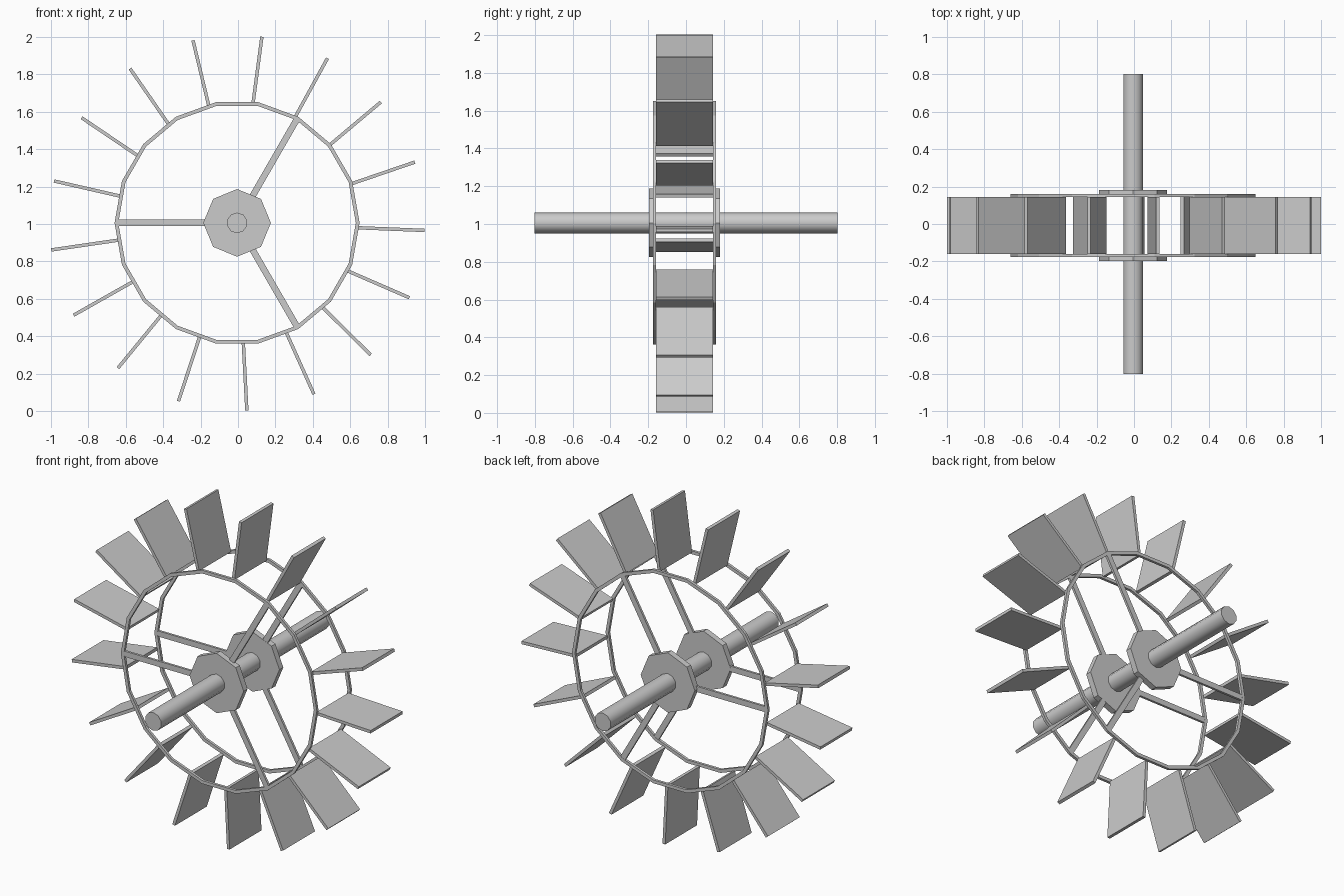
import bpy, bmesh
from math import sin, cos, pi, radians
from mathutils import Matrix

if "Cube" in bpy.data.objects:
    bpy.data.objects.remove(bpy.data.objects["Cube"])

CX, CZ = -0.005, 1.006           # wheel centre in the x-z plane
Y0, Y1 = -0.16, 0.144            # inner faces of the two side rings


def finish(name, bm):
    bmesh.ops.recalc_face_normals(bm, faces=bm.faces[:])
    me = bpy.data.meshes.new(name)
    bm.to_mesh(me)
    bm.free()
    ob = bpy.data.objects.new(name, me)
    bpy.context.collection.objects.link(ob)
    return ob


def disc(name, n, r, y0, y1, phase=0.0):
    """Solid n-sided prism along y."""
    bm = bmesh.new()
    pts = [(CX + r * cos(phase + 2 * pi * i / n), CZ + r * sin(phase + 2 * pi * i / n))
           for i in range(n)]
    a = [bm.verts.new((x, y0, z)) for x, z in pts]
    b = [bm.verts.new((x, y1, z)) for x, z in pts]
    bm.faces.new(a)
    bm.faces.new(b)
    for i in range(n):
        j = (i + 1) % n
        bm.faces.new((a[i], a[j], b[j], b[i]))
    return finish(name, bm)


def ring(name, n, r_in, r_out, y0, y1):
    """n-sided ring with rectangular section."""
    bm = bmesh.new()
    loops = [[bm.verts.new((CX + r * cos(2 * pi * i / n), y, CZ + r * sin(2 * pi * i / n)))
              for r, y in ((r_in, y0), (r_out, y0), (r_out, y1), (r_in, y1))]
             for i in range(n)]
    for i in range(n):
        p, q = loops[i], loops[(i + 1) % n]
        for k in range(4):
            m = (k + 1) % 4
            bm.faces.new((p[k], p[m], q[m], q[k]))
    return finish(name, bm)


def radial_box(name, angle, r0, r1, y0, y1, thick):
    """Box running outwards from the wheel centre at the given angle."""
    bm = bmesh.new()
    mat = (Matrix.Translation((CX, 0, CZ)) @ Matrix.Rotation(-angle, 4, 'Y')
           @ Matrix.Translation(((r0 + r1) / 2, (y0 + y1) / 2, 0))
           @ Matrix.Diagonal((r1 - r0, y1 - y0, thick, 1)))
    bmesh.ops.create_cube(bm, size=1, matrix=mat)
    return finish(name, bm)


# Axle
axle = disc("axle", 10, 0.055, -0.803, 0.803, pi / 2)
bpy.context.view_layer.objects.active = axle
axle.select_set(True)
bpy.ops.object.shade_smooth_by_angle(angle=radians(45))
axle.select_set(False)

# Side frames: hub plate, ring and three spokes on each side
for side, face, d in (("front", Y0, -1), ("back", Y1, 1)):
    lo, hi = sorted((face, face + d * 0.037))
    disc(side + "_hub", 8, 0.181, lo, hi)
    lo, hi = sorted((face, face + d * 0.016))
    ring(side + "_ring", 18, 0.635, 0.655, lo, hi)
    for k in range(3):
        radial_box(f"{side}_spoke_{k + 1}", radians(60 + 120 * k), 0.12, 0.645,
                   lo + 0.001, hi - 0.001, 0.034)

# Paddles
for k in range(17):
    radial_box(f"paddle_{k + 1}", radians(82.4) + 2 * pi * k / 17, 0.642, 1.004, Y0, Y1, 0.018)
